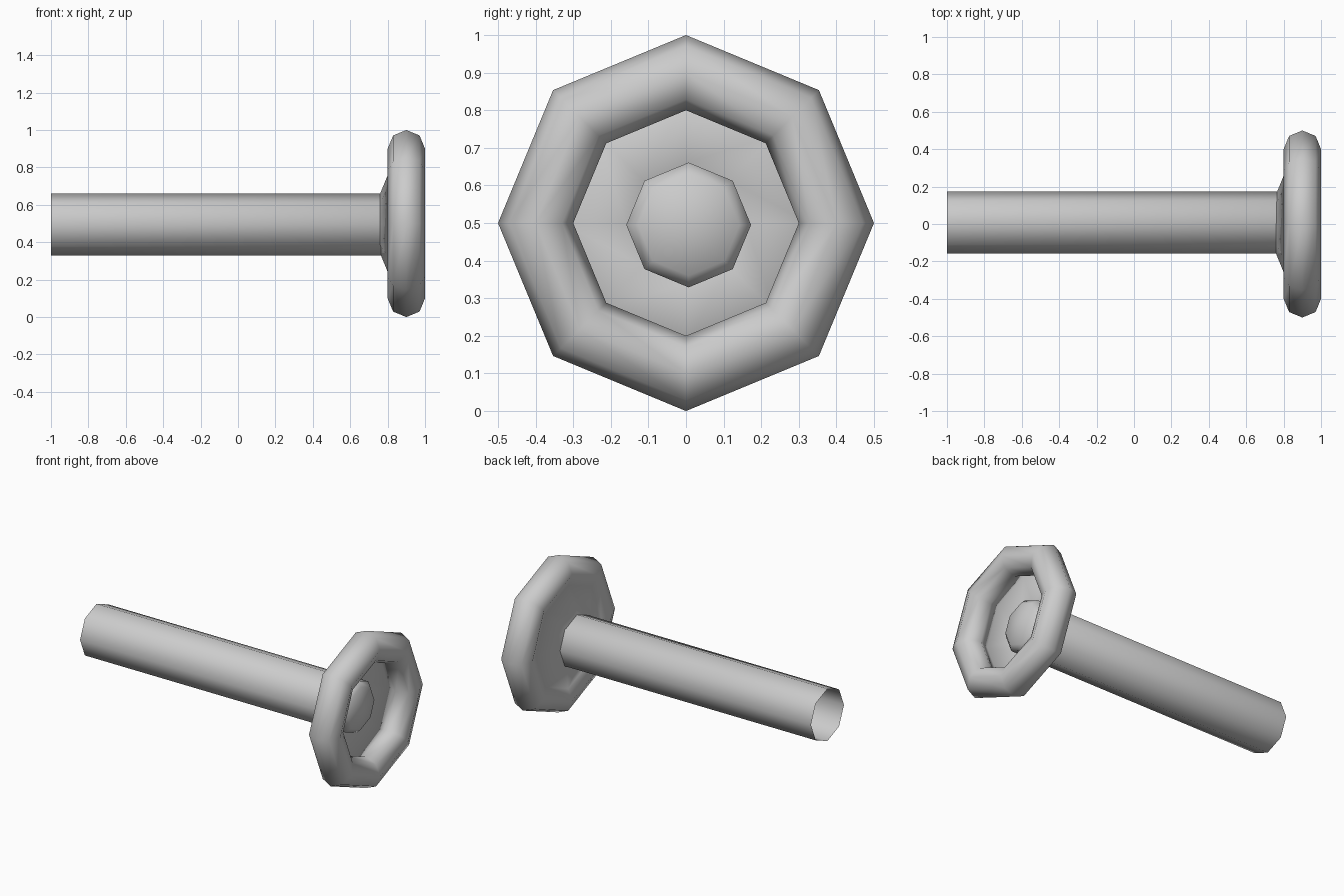
import bpy, bmesh
from math import sin, cos, pi

SIDES = 8

cube = bpy.data.objects.get("Cube")
if cube:
    bpy.data.objects.remove(cube, do_unlink=True)

grey = bpy.data.materials.new("plain_grey")
grey.use_nodes = True
grey.diffuse_color = (0.6, 0.6, 0.6, 1)
grey.node_tree.nodes["Principled BSDF"].inputs["Base Color"].default_value = (0.6, 0.6, 0.6, 1)


def ring(bm, x, r, cy=0.0, cz=0.5):
    """Octagon of vertices around the x axis, with a corner on top."""
    return [bm.verts.new((x, cy + r * sin(2 * pi * i / SIDES),
                          cz + r * cos(2 * pi * i / SIDES))) for i in range(SIDES)]


def bridge(bm, a, b):
    for i in range(SIDES):
        j = (i + 1) % SIDES
        bm.faces.new((a[i], a[j], b[j], b[i]))


def fan(bm, a, tip):
    for i in range(SIDES):
        bm.faces.new((a[i], a[(i + 1) % SIDES], tip))


def finish(bm, name):
    mesh = bpy.data.meshes.new(name)
    bm.to_mesh(mesh)
    bm.free()
    mesh.materials.append(grey)
    for p in mesh.polygons:
        p.use_smooth = True
    obj = bpy.data.objects.new(name, mesh)
    bpy.context.collection.objects.link(obj)
    return obj


# Wheel: octagonal rim with a shallow dish growing from its inner back edge
bm = bmesh.new()
rim = [ring(bm, 0.9 - 0.1 * cos(2 * pi * k / SIDES), 0.4 + 0.1 * sin(2 * pi * k / SIDES))
       for k in range(SIDES)]
for k in range(SIDES):
    bridge(bm, rim[k], rim[(k + 1) % SIDES])
dish = ring(bm, 0.76, 0.16)
bridge(bm, dish, rim[-1])
fan(bm, dish[::-1], bm.verts.new((0.76, 0, 0.5)))
finish(bm, "wheel")

# Column: hollow shaft, open at the far end, closed by a low domed hub
bm = bmesh.new()
loops = [ring(bm, x, r, 0.007, 0.495)
         for x, r in ((-1, 0.166), (0.83, 0.166), (0.86, 0.135))]
for a, b in zip(loops, loops[1:]):
    bridge(bm, a, b)
fan(bm, loops[-1], bm.verts.new((0.88, 0.007, 0.495)))
finish(bm, "column")
